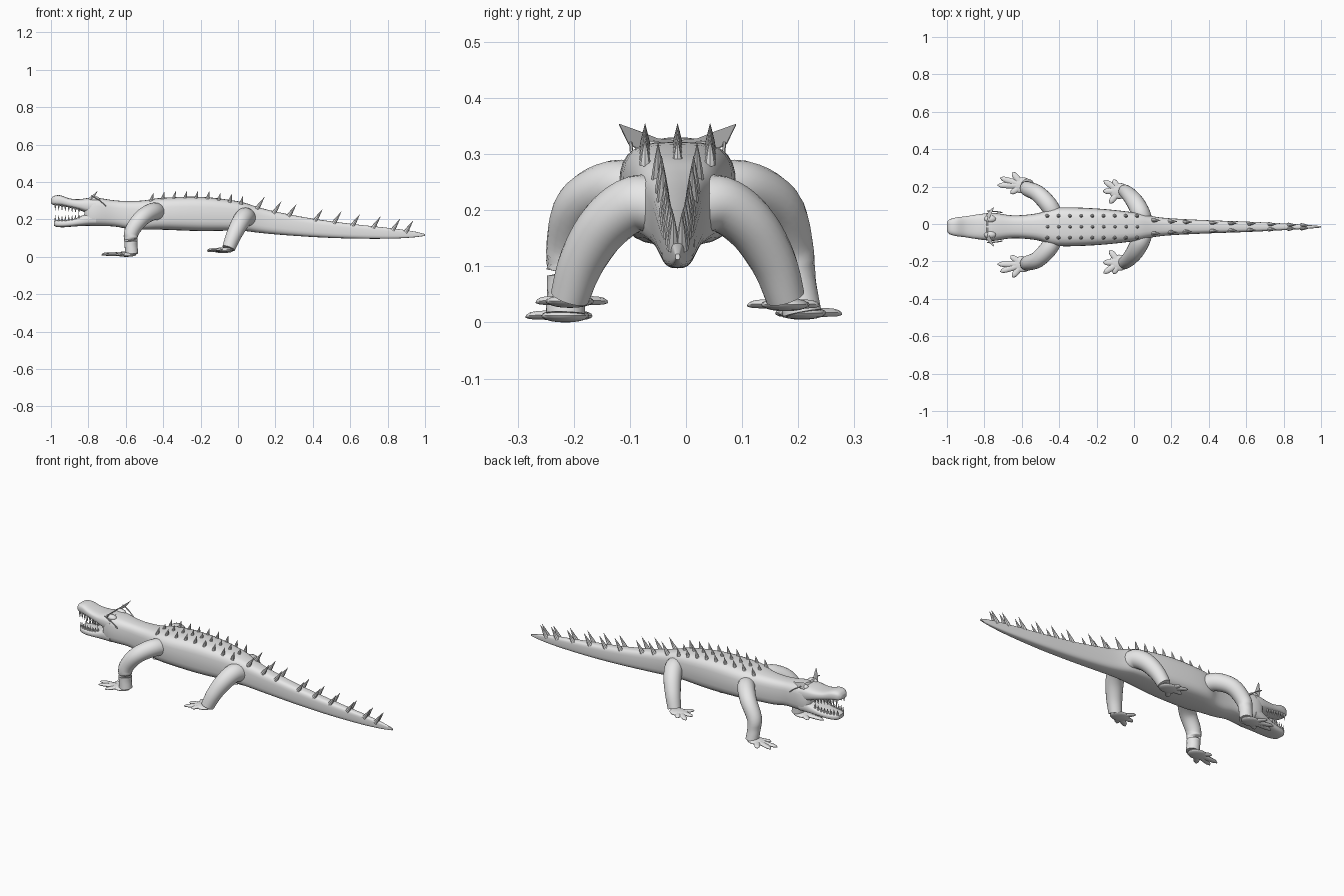
import bpy, bmesh, math
from mathutils import Vector

if "Cube" in bpy.data.objects:
    bpy.data.objects.remove(bpy.data.objects["Cube"])

CY = -0.015  # centre line of the animal

skin = bpy.data.materials.new("grey_skin")
skin.diffuse_color = (0.8, 0.8, 0.8, 1)
skin.use_nodes = True
skin.node_tree.nodes["Principled BSDF"].inputs["Base Color"].default_value = skin.diffuse_color


def finish(name, bm, smooth=40):
    bmesh.ops.recalc_face_normals(bm, faces=bm.faces)
    me = bpy.data.meshes.new(name)
    bm.to_mesh(me)
    bm.free()
    me.materials.append(skin)
    ob = bpy.data.objects.new(name, me)
    bpy.context.collection.objects.link(ob)
    if smooth:
        bpy.context.view_layer.objects.active = ob
        ob.select_set(True)
        bpy.ops.object.shade_smooth_by_angle(angle=math.radians(smooth))
        ob.select_set(False)
    return ob


def spline(pts, steps):
    """Catmull-Rom samples through tuples of any length."""
    p = [pts[0]] + list(pts) + [pts[-1]]
    out = []
    for i in range(1, len(p) - 2):
        for s in range(steps):
            t = s / steps
            out.append([0.5 * (2 * b + (c - a) * t + (2 * a - 5 * b + 4 * c - d) * t * t
                               + (3 * b - a - 3 * c + d) * t ** 3)
                        for a, b, c, d in zip(p[i - 1], p[i], p[i + 1], p[i + 2])])
    return out + [list(pts[-1])]


def skin_rings(bm, rings):
    vs = [[bm.verts.new(c) for c in r] for r in rings]
    n = len(vs[0])
    for a, b in zip(vs, vs[1:]):
        for i in range(n):
            bm.faces.new((a[i], a[(i + 1) % n], b[(i + 1) % n], b[i]))
    bm.faces.new(vs[0])
    bm.faces.new(vs[-1])


def loft(name, stations, power=3.0, n=28):
    """Stations are (x, bottom, top, half width), squarish sections."""
    rings = []
    for x, zb, zt, w in spline(stations, 4):
        ring = []
        for i in range(n):
            a = 2 * math.pi * i / n
            c, s = math.cos(a), math.sin(a)
            cy = math.copysign(abs(c) ** (2 / power), c)
            sz = math.copysign(abs(s) ** (2 / power), s)
            ring.append((x, CY + w * cy, (zb + zt) / 2 + (zt - zb) / 2 * sz))
        rings.append(ring)
    bm = bmesh.new()
    skin_rings(bm, rings)
    return finish(name, bm)


def tube(bm, pts, steps=4, n=16, flat=1.0):
    """Points are (x, y, z, radius); flat squashes the section in height."""
    sp = spline(pts, steps)
    c = [Vector(q[:3]) for q in sp]
    rings = []
    for i, q in enumerate(sp):
        d = (c[min(i + 1, len(c) - 1)] - c[max(i - 1, 0)]).normalized()
        u = d.cross(Vector((0, 0, 1)))
        u = u.normalized() if u.length > 0.05 else Vector((0, 1, 0))
        v = u.cross(d)
        rings.append([c[i] + q[3] * (u * math.cos(t) + v * math.sin(t) * flat)
                      for t in (2 * math.pi * k / n for k in range(n))])
    skin_rings(bm, rings)


def spike(bm, base, tip, r, n=8):
    tube(bm, [(*base, r), (*[b + (t - b) * 0.35 for b, t in zip(base, tip)], r * 0.75),
              (*tip, r * 0.04)], 2, n)


# trunk, neck and tail
BODY = [(-0.82, 0.20, 0.28, 0.05), (-0.80, 0.167, 0.313, 0.069), (-0.75, 0.165, 0.315, 0.075),
        (-0.66, 0.162, 0.302, 0.062), (-0.58, 0.148, 0.298, 0.064), (-0.5, 0.145, 0.302, 0.076),
        (-0.41, 0.145, 0.315, 0.103), (-0.2, 0.138, 0.321, 0.098), (0, 0.14, 0.297, 0.077),
        (0.1, 0.13, 0.268, 0.056), (0.2, 0.12, 0.242, 0.045), (0.4, 0.106, 0.204, 0.035),
        (0.6, 0.098, 0.177, 0.028), (0.8, 0.097, 0.155, 0.018), (0.93, 0.103, 0.138, 0.01),
        (1.0, 0.112, 0.122, 0.004)]
loft("body", BODY, 3.4)

# jaws
UPPER = [(-1.0, 0.285, 0.308, 0.024), (-0.985, 0.277, 0.325, 0.04), (-0.95, 0.273, 0.329, 0.05),
         (-0.9, 0.263, 0.312, 0.056), (-0.85, 0.25, 0.308, 0.064), (-0.8, 0.232, 0.315, 0.071),
         (-0.76, 0.222, 0.316, 0.073)]
LOWER = [(-0.985, 0.168, 0.19, 0.024), (-0.97, 0.16, 0.197, 0.038), (-0.93, 0.158, 0.197, 0.049),
         (-0.88, 0.162, 0.203, 0.057), (-0.83, 0.165, 0.222, 0.065), (-0.8, 0.166, 0.236, 0.07),
         (-0.76, 0.166, 0.24, 0.073)]
loft("upper_jaw", UPPER)
loft("lower_jaw", LOWER)


def sample(st, x):
    for a, b in zip(st, st[1:]):
        if a[0] <= x <= b[0]:
            t = (x - a[0]) / (b[0] - a[0])
            return [p + (q - p) * t for p, q in zip(a, b)]


# teeth along both jaws
bm = bmesh.new()
for jaw, col, sign in ((UPPER, 1, -1), (LOWER, 2, 1)):
    for i in range(8):
        x = -0.977 + i * 0.018
        st = sample(jaw, x)
        z = st[col] - sign * 0.006
        for s in (-1, 1):
            y = CY + s * st[3] * 0.8
            spike(bm, (x, y, z), (x, y, z + sign * (0.035 - 0.0015 * i)), 0.006, 6)
finish("teeth", bm)

# brow bumps over the eyes
for s, side in ((-1, "right"), (1, "left")):
    bm = bmesh.new()
    bmesh.ops.create_uvsphere(bm, u_segments=16, v_segments=10, radius=1)
    for v in bm.verts:
        v.co = Vector((-0.77 + v.co.x * 0.032, CY + s * 0.042 + v.co.y * 0.02, 0.308 + v.co.z * 0.016))
    finish(side + "_brow", bm)

# three rows of back spikes
bm = bmesh.new()
for i in range(9):
    x = -0.465 + i * 0.06
    top = sample(BODY, x)[2]
    for dy in (-0.058, 0, 0.058):
        spike(bm, (x, CY + dy, top - 0.012), (x + 0.012, CY + dy, top + 0.034), 0.0105)
finish("back_spikes", bm)

# paired tail spikes closing in toward the tip
bm = bmesh.new()
for x in (0.1, 0.19, 0.27, 0.41, 0.51, 0.61, 0.72, 0.825, 0.895):
    _, zb, top, w = sample(BODY, x)
    for s in (-1, 1):
        y = CY + s * w * 0.62
        spike(bm, (x, y, top - 0.012), (x + 0.042, y, top + 0.052), 0.012)
finish("tail_spikes", bm)

# pointed eyeglasses: one lens plate and one temple arm each side
bm = bmesh.new()
for s in (-1, 1):
    outline = [(-0.786, 0.004, 0.322), (-0.783, 0.035, 0.325), (-0.768, 0.065, 0.337),
               (-0.752, 0.104, 0.351), (-0.772, 0.088, 0.318), (-0.79, 0.062, 0.303),
               (-0.794, 0.025, 0.306), (-0.79, 0.004, 0.313)]
    front = [bm.verts.new((x, CY + s * y, z)) for x, y, z in outline]
    back = [bm.verts.new((x + 0.004, CY + s * y, z + 0.003)) for x, y, z in outline]
    bm.faces.new(front)
    bm.faces.new(back[::-1])
    for i in range(8):
        j = (i + 1) % 8
        bm.faces.new((front[i], front[j], back[j], back[i]))
    tube(bm, [(-0.785, CY + s * 0.084, 0.328, 0.003), (-0.74, CY + s * 0.082, 0.302, 0.003),
              (-0.705, CY + s * 0.076, 0.272, 0.003)], 2, 6)
finish("eyeglasses", bm, 0)

# legs: limb, flat palm and spread toes, local y measured outward
FRONT = [(-0.42, 0.05, 0.235, 0.045), (-0.455, 0.115, 0.242, 0.047), (-0.515, 0.178, 0.207, 0.044),
         (-0.568, 0.202, 0.135, 0.04), (-0.572, 0.212, 0.07, 0.035), (-0.568, 0.222, 0.016, 0.035)]
HIND = [(0.05, 0.03, 0.205, 0.05), (0.035, 0.075, 0.212, 0.05), (0.008, 0.128, 0.175, 0.047),
        (-0.025, 0.17, 0.11, 0.041), (-0.05, 0.192, 0.045, 0.035)]
F_TOES = [(-0.65, 0.292), (-0.715, 0.262), (-0.73, 0.222), (-0.66, 0.178)]
H_TOES = [(-0.11, 0.252), (-0.162, 0.248), (-0.165, 0.19), (-0.13, 0.125)]


def leg(name, s, path, toes, drop, shift):
    bm = bmesh.new()
    put = lambda x, y, z, r: (x, CY + s * y, z, r)
    # the ankle takes the sideways shift of the foot
    k = len(path) - 1
    tube(bm, [put(x, y + shift * (i / k) ** 2, z, r) for i, (x, y, z, r) in enumerate(path)], 5, 20)
    ax, ay, az, ar = path[-1]
    ay += shift
    px = ax - 0.03
    bmesh_geo = bmesh.ops.create_uvsphere(bm, u_segments=18, v_segments=10, radius=1)
    for v in bmesh_geo["verts"]:
        v.co = Vector((px + v.co.x * 0.055, CY + s * ay + v.co.y * 0.043, drop + v.co.z * 0.012))
    for x, y in toes:
        y += shift
        mx, my = (px + x) / 2, (ay + y) / 2
        tube(bm, [put(px, ay, drop, 0.02), put(mx, my, drop + 0.001, 0.017),
                  put(x + (mx - x) * 0.3, y + (my - y) * 0.3, drop, 0.013),
                  put(x, y, drop - 0.003, 0.002)], 3, 10, 0.5)
    finish(name, bm, 60)


leg("front_leg_left", 1, FRONT, F_TOES, 0.017, 0)
leg("front_leg_right", -1, FRONT, F_TOES, 0.012, -0.022)
leg("hind_leg_left", 1, HIND, H_TOES, 0.032, 0)
leg("hind_leg_right", -1, HIND, H_TOES, 0.038, 0)
